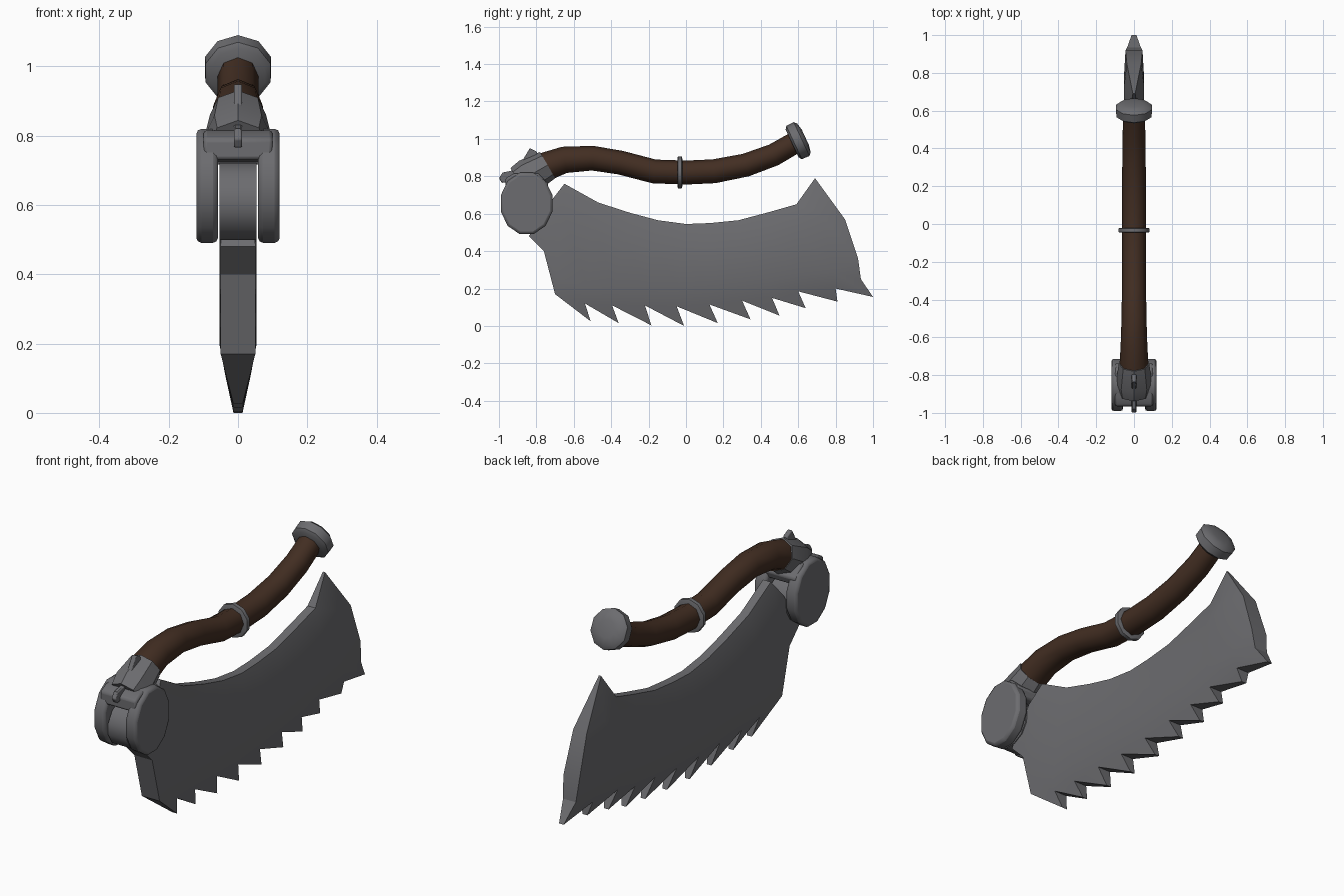
import bpy, bmesh, math
from mathutils import Vector

if "Cube" in bpy.data.objects:
    bpy.data.objects.remove(bpy.data.objects["Cube"])


def material(name, rgb):
    m = bpy.data.materials.new(name)
    m.diffuse_color = (*rgb, 1)
    m.use_nodes = True
    m.node_tree.nodes["Principled BSDF"].inputs["Base Color"].default_value = m.diffuse_color
    return m


STEEL = material("dark steel", (0.15, 0.15, 0.16))
WOOD = material("brown grip", (0.055, 0.027, 0.016))


def finish(bm, name, mat, angle=35, bevel=0):
    bmesh.ops.recalc_face_normals(bm, faces=bm.faces)
    me = bpy.data.meshes.new(name)
    bm.to_mesh(me)
    bm.free()
    ob = bpy.data.objects.new(name, me)
    bpy.context.collection.objects.link(ob)
    me.materials.append(mat)
    if bevel:
        b = ob.modifiers.new("bevel", 'BEVEL')
        b.width, b.segments, b.limit_method = bevel, 2, 'ANGLE'
        b.angle_limit = math.radians(50)
    bpy.ops.object.select_all(action='DESELECT')
    ob.select_set(True)
    bpy.context.view_layer.objects.active = ob
    bpy.ops.object.shade_smooth_by_angle(angle=math.radians(angle))
    return ob


def plate(name, pts, x0, x1, bevel=0.0):
    """Side profile (y, z) extruded between x0 and x1."""
    bm = bmesh.new()
    a = [bm.verts.new((x0, y, z)) for y, z in pts]
    b = [bm.verts.new((x1, y, z)) for y, z in pts]
    bm.faces.new(a)
    bm.faces.new(b[::-1])
    for i in range(len(pts)):
        j = (i + 1) % len(pts)
        bm.faces.new((a[i], a[j], b[j], b[i]))
    return finish(bm, name, STEEL, 35, bevel)


def tube(name, path, sides, mat, angle=40):
    """Sweep rings of (y, z, radius) along a path in the side plane."""
    bm = bmesh.new()
    rings = []
    for i, (y, z, r) in enumerate(path):
        p, q = path[max(i - 1, 0)], path[min(i + 1, len(path) - 1)]
        t = Vector((0, q[0] - p[0], q[1] - p[1])).normalized()
        n = Vector((0, -t.z, t.y))
        ring = []
        for k in range(sides):
            a = 2 * math.pi * k / sides
            ring.append(bm.verts.new(Vector((0, y, z)) + n * r * math.cos(a)
                                     + Vector((r * math.sin(a), 0, 0))))
        rings.append(ring)
    for a, b in zip(rings, rings[1:]):
        for k in range(sides):
            j = (k + 1) % sides
            bm.faces.new((a[k], a[j], b[j], b[k]))
    bm.faces.new(rings[0])
    bm.faces.new(rings[-1])
    return finish(bm, name, mat, angle)


def turned(name, centre, axis, profile, sides):
    """Straight turned part: profile of (distance along axis, radius)."""
    d = Vector(axis).normalized()
    return tube(name, [(centre[0] + d.x * s, centre[1] + d.y * s, r)
                       for s, r in profile], sides, STEEL)


# Blade: columns of spine, upper crease, lower crease and tooth notch
spine = [(-.65, .76), (-.47, .66), (-.30, .605), (-.15, .565), (0, .545),
         (.13, .55), (.28, .565), (.45, .61), (.59, .65), (.69, .79)]
notch = [(-.70, .17), (-.54, .12), (-.395, .11), (-.22, .11), (-.05, .105),
         (.125, .115), (.30, .135), (.46, .15), (.60, .185), (.80, .20)]
tips = [(-.51, .025), (-.36, .015), (-.185, .003), (-.01, 0), (.17, .015),
        (.345, .035), (.50, .055), (.64, .095), (.81, .13)]

bm = bmesh.new()
right, left = [], []


def point(y, z, h):
    right.append(bm.verts.new((h, y, z)))
    left.append(bm.verts.new((-h, y, z)))
    return len(right) - 1


def face(*ids):
    bm.faces.new([right[i] for i in ids])
    bm.faces.new([left[i] for i in reversed(ids)])


cols = []
for k, ((sy, sz), (ny, nz)) in enumerate(zip(spine, notch)):
    drop = 0.20 if k == 9 else 0.13
    f = drop / (sz - nz)
    cols.append((point(sy, sz, 0.006 if k == 9 else 0.022),
                 point(sy + (ny - sy) * f, sz - drop, 0.053),
                 point(ny + (sy - ny) * .15, nz + 0.09, 0.053),
                 point(ny, nz, 0.05 if k == 0 else 0.036)))
for k in range(9):
    a, b = cols[k], cols[k + 1]
    for r in range(3):
        face(a[r], a[r + 1], b[r + 1], b[r])
    face(a[3], point(*tips[k], 0.013), b[3])
# Blade nose
s, c, l, n = cols[-1]
e1, e2 = point(.85, .57, .038), point(.92, .36, .045)
e3, e4 = point(.935, .25, .036), point(1, .155, .013)
face(s, c, e1)
face(c, l, e2, e1)
face(l, e3, e2)
face(l, n, e4, e3)
# Blade heel running into the hinge
s, c, l, n = cols[0]
h1, h2, h3 = point(-.76, .40, .05), point(-.84, .48, .05), point(-.72, .67, .045)
face(n, l, h1)
face(l, c, h1)
face(h1, c, h3, h2)
face(c, s, h3)
# Close the rim between both sides
pair = dict(zip(right, left))
for e in [e for e in bm.edges if e.is_boundary and e.verts[0] in pair]:
    u, v = e.verts
    bm.faces.new((u, v, pair[v], pair[u]))
finish(bm, "blade", STEEL, 25)


def round_profile(cy, cz, ry, rz, n):
    return [(cy + ry * math.cos(2 * math.pi * (k + .5) / n),
             cz + rz * math.sin(2 * math.pi * (k + .5) / n)) for k in range(n)]


# Hinge: tang, two cheek discs and the bridge above
plate("blade_tang", round_profile(-.85, .61, .12, .115, 12), -.053, .053)
for side, sx in (("right", 1), ("left", -1)):
    plate("hinge_disc_" + side, round_profile(-.852, .655, .143, .17, 12),
          .058 * sx, .12 * sx, .014)
plate("hinge_bridge", [(-.965, .73), (-.965, .79), (-.92, .815), (-.79, .815),
                       (-.735, .76), (-.75, .72)], -.1, .1, .01)

# Socket and its locking fin
turned("handle_socket", (-.74, .86), (.87, .5),
       [(-.18, .085), (-.12, .096), (0, .081)], 8)
plate("socket_fin", [(-1, .79), (-.985, .765), (-.93, .77), (-.80, .88),
                     (-.795, .93), (-.835, .95), (-.865, .90), (-.91, .835),
                     (-.98, .82)], -.012, .012, .005)

# Curved grip, middle band and pommel
tube("grip", [(-.77, .845, .078), (-.65, .888, .071), (-.50, .897, .066),
              (-.35, .873, .064), (-.17, .826, .064), (0, .82, .064),
              (.15, .827, .064), (.32, .86, .062), (.47, .915, .06),
              (.60, .99, .058)], 8, WOOD, 50)
turned("grip_band", (-.033, .821), (1, 0),
       [(-.013, .075), (-.010, .085), (.010, .085), (.013, .075)], 10)
turned("pommel", (.598, .99), (.9, .42),
       [(-.034, .082), (-.022, .098), (.022, .1), (.036, .084), (.044, .045)], 10)
